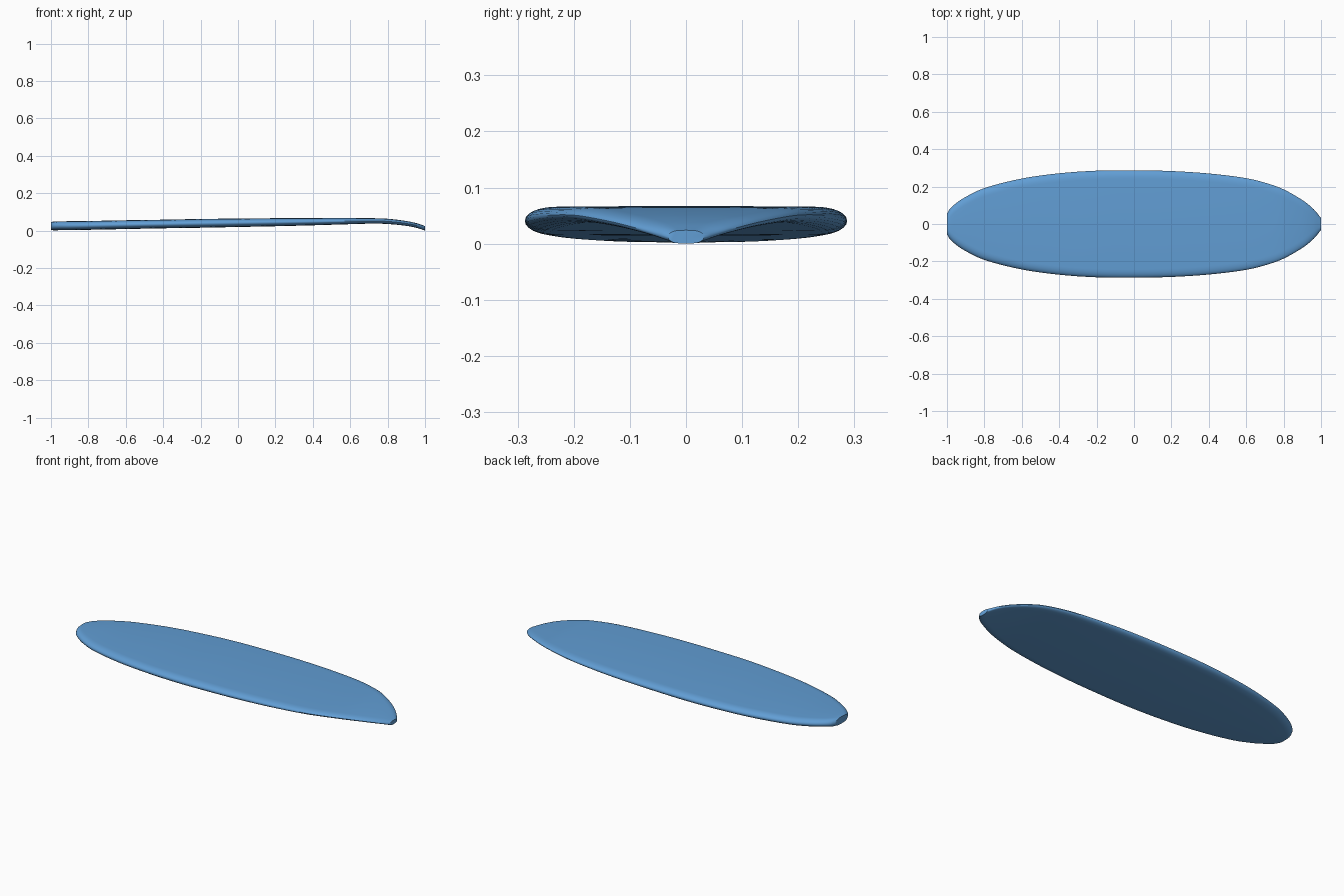
import bpy, bmesh, math

if "Cube" in bpy.data.objects:
    bpy.data.objects.remove(bpy.data.objects["Cube"])

# stations along the board: x, half width, bottom z, top z
STATIONS = [
    (-1.00, 0.055, 0.007, 0.048), (-0.985, 0.080, 0.004, 0.051),
    (-0.95, 0.112, 0.005, 0.052), (-0.90, 0.145, 0.005, 0.053),
    (-0.80, 0.192, 0.007, 0.054), (-0.60, 0.243, 0.011, 0.058),
    (-0.40, 0.271, 0.015, 0.061), (-0.20, 0.285, 0.018, 0.065),
    (0.00, 0.287, 0.022, 0.067), (0.20, 0.283, 0.026, 0.069),
    (0.40, 0.270, 0.031, 0.070), (0.60, 0.245, 0.037, 0.070),
    (0.72, 0.215, 0.040, 0.069), (0.80, 0.185, 0.038, 0.066),
    (0.90, 0.128, 0.028, 0.054), (0.96, 0.080, 0.016, 0.041),
    (1.00, 0.032, 0.003, 0.027),
]


def spline(stations, steps):
    """Smooth the stations with finite-difference tangents along x."""
    n = len(stations)

    def tangent(i):
        a, b = stations[max(i - 1, 0)], stations[min(i + 1, n - 1)]
        return [(q - p) / (b[0] - a[0]) for p, q in zip(a, b)]

    out = []
    for i in range(n - 1):
        p, q = stations[i], stations[i + 1]
        mp, mq = tangent(i), tangent(i + 1)
        h = q[0] - p[0]
        for s in range(steps):
            t = s / steps
            t2, t3 = t * t, t * t * t
            out.append([(2*t3 - 3*t2 + 1) * p[k] + (t3 - 2*t2 + t) * h * mp[k]
                        + (3*t2 - 2*t3) * q[k] + (t3 - t2) * h * mq[k]
                        for k in range(4)])
    out.append(list(stations[-1]))
    return out


def section(x, hw, zb, zt, seg=12):
    """Flat deck and bottom joined by a rounded rail on each side."""
    mid, half = (zb + zt) / 2, (zt - zb) / 2
    r = min(0.045, hw * 0.6)
    pts = []
    for side in (1, -1):
        for i in range(seg + 1):
            a = -math.pi / 2 + math.pi * i / seg
            y = side * (hw - r + r * math.cos(a))
            z = mid + side * half * 0.95 * math.sin(a)
            pts.append((x, y, z))
        # slight crown in the middle of the deck and bottom
        pts.append((x, 0, mid + side * half))
    return pts


blue = bpy.data.materials.new("board blue")
blue.diffuse_color = (0.12, 0.34, 0.66, 1)
blue.use_nodes = True
blue.node_tree.nodes["Principled BSDF"].inputs["Base Color"].default_value = blue.diffuse_color

# board loft
bm = bmesh.new()
rings = [[bm.verts.new(p) for p in section(*s)] for s in spline(STATIONS, 4)]
for a, b in zip(rings, rings[1:]):
    for i in range(len(a)):
        j = (i + 1) % len(a)
        bm.faces.new((a[i], a[j], b[j], b[i]))
bm.faces.new(rings[0])
bm.faces.new(rings[-1])
bmesh.ops.recalc_face_normals(bm, faces=bm.faces)
low = min(v.co.z for v in bm.verts)
bmesh.ops.translate(bm, verts=bm.verts, vec=(0, 0, -low))

mesh = bpy.data.meshes.new("surfboard")
bm.to_mesh(mesh)
bm.free()
mesh.materials.append(blue)
board = bpy.data.objects.new("surfboard", mesh)
bpy.context.collection.objects.link(board)
bpy.context.view_layer.objects.active = board
board.select_set(True)
bpy.ops.object.shade_smooth_by_angle(angle=math.radians(40))
